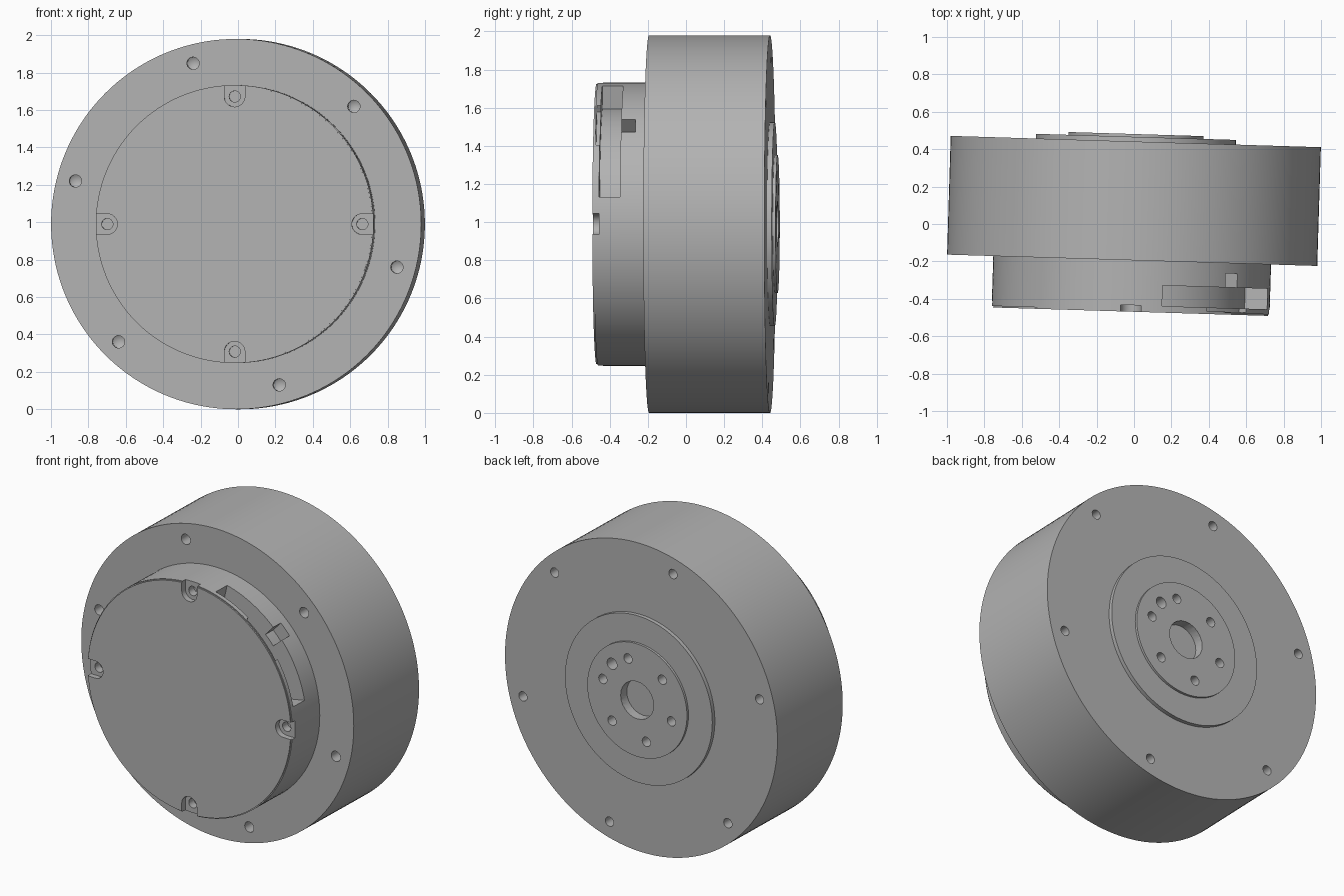
import bpy, bmesh
from math import sin, cos, radians, pi
from mathutils import Matrix, Vector

cube = bpy.data.objects.get("Cube")
if cube:
    bpy.data.objects.remove(cube, do_unlink=True)

grey = bpy.data.materials.new("plain grey")
grey.use_nodes = True
grey.diffuse_color = (0.45, 0.45, 0.45, 1)
grey.node_tree.nodes["Principled BSDF"].inputs["Base Color"].default_value = (0.45, 0.45, 0.45, 1)


def finish(name, bm):
    bmesh.ops.recalc_face_normals(bm, faces=bm.faces)
    mesh = bpy.data.meshes.new(name)
    bm.to_mesh(mesh)
    bm.free()
    mesh.materials.append(grey)
    obj = bpy.data.objects.new(name, mesh)
    bpy.context.collection.objects.link(obj)
    return obj


def lathe(name, profile, segments=128, centre=(0, 0)):
    """Turn (radius, y) points around the y axis."""
    bm = bmesh.new()
    verts = [bm.verts.new((r, y, 0)) for r, y in profile]
    edges = [bm.edges.new(pair) for pair in zip(verts, verts[1:])]
    bmesh.ops.spin(bm, geom=verts + edges, cent=(0, 0, 0), axis=(0, 1, 0),
                   angle=2 * pi, steps=segments, use_merge=True)
    bmesh.ops.remove_doubles(bm, verts=bm.verts, dist=1e-5)
    bmesh.ops.translate(bm, verts=bm.verts, vec=(centre[0], 0, centre[1]))
    return finish(name, bm)


def prism(name, points, y0, y1):
    """Extrude an (x, z) outline from y0 to y1."""
    bm = bmesh.new()
    face = bm.faces.new([bm.verts.new((x, y0, z)) for x, z in points])
    moved = bmesh.ops.extrude_face_region(bm, geom=[face])["geom"]
    bmesh.ops.translate(bm, vec=(0, y1 - y0, 0),
                        verts=[v for v in moved if isinstance(v, bmesh.types.BMVert)])
    return finish(name, bm)


def polar(radius, degrees):
    return radius * cos(radians(degrees)), radius * sin(radians(degrees))


def drill(radius, centre, surface, depth, inward, tip=0.0):
    """Drill-shaped cutter starting just outside a surface."""
    end = surface + inward * depth
    return lathe("drill", [(0, surface - inward * 0.03), (radius, surface - inward * 0.03),
                           (radius, end), (0, end + inward * tip)], 24, centre)


def arc_cutter(start, stop, inner, outer, y0, y1):
    steps = [start + (stop - start) * i / 24 for i in range(25)]
    ring = [polar(outer, a) for a in steps] + [polar(inner, a) for a in reversed(steps)]
    return prism("arc_cutter", ring, y0, y1)


def cut(target, cutters):
    for cutter in cutters:
        mod = target.modifiers.new("cut", "BOOLEAN")
        mod.operation, mod.solver, mod.object = "DIFFERENCE", "EXACT", cutter
        bpy.context.view_layer.objects.active = target
        bpy.ops.object.modifier_apply(modifier=mod.name)
        bpy.data.objects.remove(cutter, do_unlink=True)


# Main drum with six mounting holes on each face
drum = lathe("main_drum", [(0, -0.19), (0.99, -0.19), (0.99, 0.445),
                           (0.53, 0.445), (0.53, 0.38), (0, 0.38)], 160)
for k in range(6):
    spot = polar(0.89, 45 + 60 * k)
    cut(drum, [drill(0.033, spot, -0.19, 0.1, 1, 0.02),
               drill(0.03, spot, 0.445, 0.1, -1, 0.02)])

# Front housing with a thin cover lip
front = lathe("front_housing", [(0, -0.17), (0.743, -0.17), (0.743, -0.457),
                                (0.737, -0.457), (0.737, -0.465), (0, -0.465)])

# Four rounded screw notches around the cover
for k in range(4):
    turn = Matrix.Rotation(k * pi / 2, 2)
    outline = [(0.682 + 0.055 * cos(a), 0.055 * sin(a))
               for a in (pi / 2 + pi * i / 16 for i in range(17))]
    outline += [(0.8, -0.055), (0.8, 0.055)]
    notch = prism("notch", [turn @ Vector(p) for p in outline], -0.5, -0.43)
    cut(front, [notch, drill(0.03, polar(0.682, 90 * k), -0.43, 0.05, 1)])

# Curved connector window, its side tab and the shallow lip
cut(front, [arc_cutter(11, 77, 0.62, 0.8, -0.43, -0.32),
            arc_cutter(40.5, 47.5, 0.66, 0.8, -0.34, -0.245),
            arc_cutter(34, 57, 0.7, 0.8, -0.45, -0.42)])

# Stepped output flange on the back
flange = lathe("output_flange", [(0, 0.36), (0.535, 0.36), (0.535, 0.47),
                                 (0.362, 0.47), (0.362, 0.485), (0, 0.485)])
cut(flange, [drill(0.12, (0, 0), 0.485, 0.06, -1)])
cut(flange, [drill(0.03, polar(0.258, 15 + 60 * k), 0.485, 0.08, -1) for k in range(6)])
cut(flange, [drill(0.036, polar(0.258, 45), 0.485, 0.08, -1)])

# Shade smoothly with crisp edges and set the slight turn
for part in (drum, front, flange):
    part.location = (-0.004, -0.004, 0.99)
    part.rotation_euler.z = radians(-1.75)
    bpy.ops.object.select_all(action="DESELECT")
    part.select_set(True)
    bpy.context.view_layer.objects.active = part
    bpy.ops.object.shade_smooth_by_angle(angle=radians(30))
